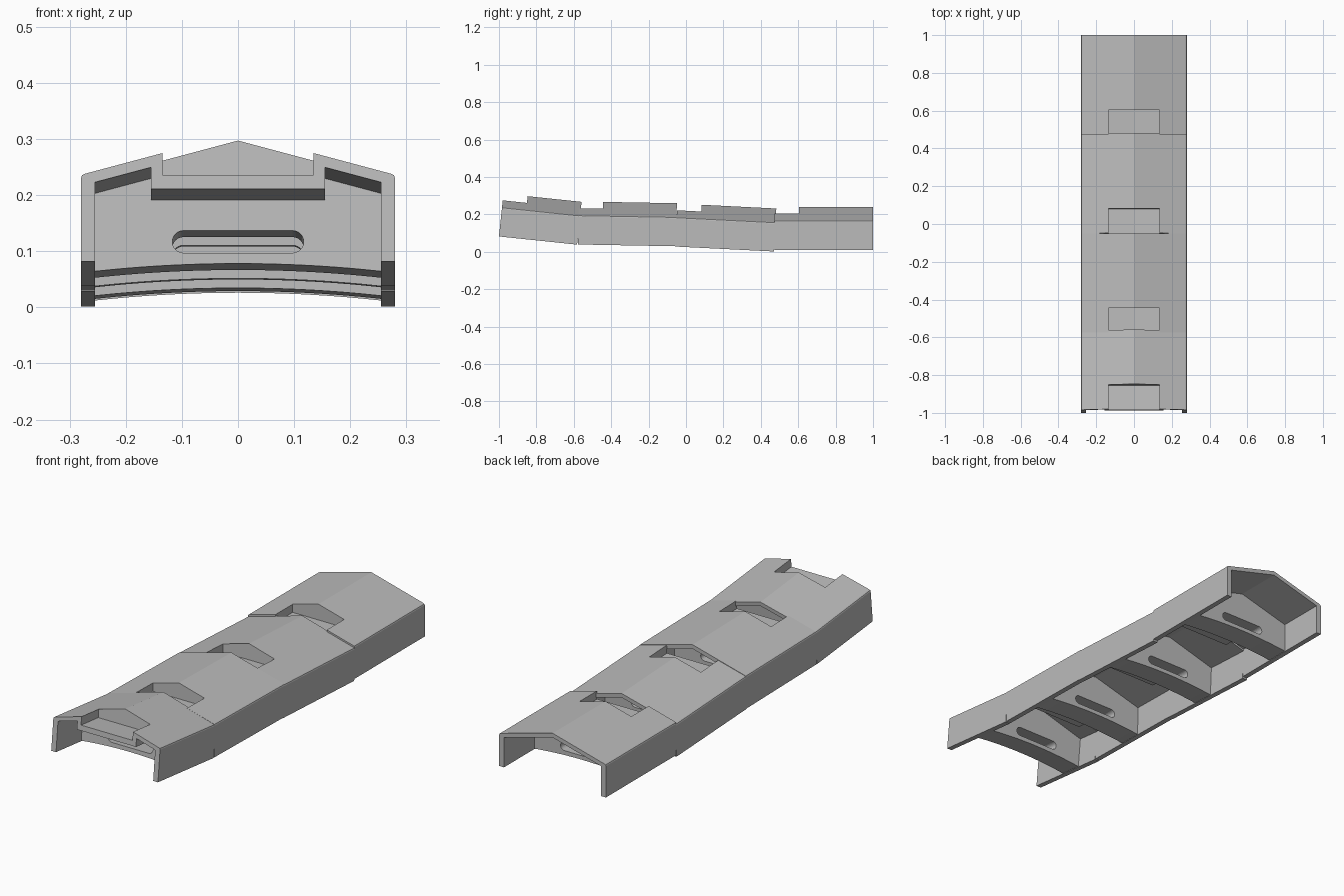
import bpy, bmesh, math

cube = bpy.data.objects.get("Cube")
if cube:
    bpy.data.objects.remove(cube, do_unlink=True)

# One plain grey for everything
grey = bpy.data.materials.new("light_grey")
grey.use_nodes = True
colour = (0.5, 0.5, 0.5, 1)
grey.diffuse_color = colour
grey.node_tree.nodes["Principled BSDF"].inputs["Base Color"].default_value = colour

HALF, WALL, ROOF = 0.28, 0.025, 0.02    # half width, wall and roof thickness
EAVE, RISE = 0.155, 0.075               # eave height and ridge rise
POCKET, POCKET_LEN = 0.135, 0.13        # pocket half width and depth
TUB, TUB_FLOOR = 0.155, 0.13            # pocket housing half width and underside
BLOCK_FRONT, BLOCK_BACK = 0.19, 0.30    # cross block along the link


def roof_z(x):
    return EAVE + RISE * (1 - abs(x) / HALF)


def prism(name, profile, y0, y1):
    """Extrude a closed x-z profile along y."""
    bm = bmesh.new()
    face = bm.faces.new([bm.verts.new((x, y0, z)) for x, z in profile])
    ext = bmesh.ops.extrude_face_region(bm, geom=[face])
    moved = [g for g in ext["geom"] if isinstance(g, bmesh.types.BMVert)]
    bmesh.ops.translate(bm, verts=moved, vec=(0, y1 - y0, 0))
    bmesh.ops.recalc_face_normals(bm, faces=bm.faces)
    mesh = bpy.data.meshes.new(name)
    bm.to_mesh(mesh)
    bm.free()
    mesh.materials.append(grey)
    obj = bpy.data.objects.new(name, mesh)
    bpy.context.scene.collection.objects.link(obj)
    return obj


def combine(obj, other, operation):
    """Apply a boolean and discard the helper."""
    mod = obj.modifiers.new("combine", "BOOLEAN")
    mod.operation, mod.solver, mod.object = operation, "EXACT", other
    bpy.context.view_layer.objects.active = obj
    bpy.ops.object.modifier_apply(modifier=mod.name)
    bpy.data.objects.remove(other, do_unlink=True)


def mirrored(right_side, ridge):
    """Right-hand points from bottom up, then ridge, then their mirror."""
    return right_side + [(0, ridge)] + [(-x, z) for x, z in reversed(right_side)]


def make_link(name, length):
    # Gabled channel with softened eaves
    outer = mirrored([(HALF, 0), (HALF, EAVE - 0.006), (HALF - 0.002, EAVE - 0.001),
                      (HALF - 0.007, roof_z(HALF - 0.007))], roof_z(0))
    inside = HALF - WALL
    inner = mirrored([(inside, 0), (inside, roof_z(inside) - ROOF)], roof_z(0) - ROOF)
    link = prism(name, outer + inner[::-1], 0, length)

    # Pocket housing under the front of the roof
    tub = mirrored([(TUB, TUB_FLOOR), (TUB, roof_z(TUB) - ROOF / 2)], roof_z(0) - ROOF / 2)
    combine(link, prism("tub", tub, 0, BLOCK_FRONT + 0.02), "UNION")

    # Cross block with an arched underside
    edge = inside + 0.01
    steps = 24
    arch = []
    for i in range(steps + 1):
        t = -1 + 2 * i / steps
        arch.append((t * edge, 0.001 + 0.015 * (1 - t * t)))
    top = [(edge, roof_z(edge) - ROOF / 2), (0, roof_z(0) - ROOF / 2),
           (-edge, roof_z(edge) - ROOF / 2)]
    combine(link, prism("block", arch + top, BLOCK_FRONT, BLOCK_BACK), "UNION")

    # Open pocket at the front of the roof
    box = [(-POCKET, EAVE), (POCKET, EAVE), (POCKET, 0.4), (-POCKET, 0.4)]
    combine(link, prism("pocket", box, -0.1, POCKET_LEN), "DIFFERENCE")

    # Round-ended slot through the block
    radius, reach, level = 0.02, 0.097, 0.055
    slot = []
    for side in (1, -1):
        for i in range(13):
            a = math.pi * i / 12 - math.pi / 2
            slot.append((side * (reach + radius * math.cos(a)),
                         level + side * radius * math.sin(a)))
    combine(link, prism("slot", slot, BLOCK_FRONT - 0.05, BLOCK_BACK + 0.05), "DIFFERENCE")
    return link


# Chain of links: front y, front bottom z, length, downward slope
chain = [(-1.0, 0.082, 0.42, 0.105),
         (-0.578, 0.039, 0.525, 0.018),
         (-0.058, 0.028, 0.53, 0.05),
         (0.473, 0.01, 0.527, 0)]
for number, (y, z, length, slope) in enumerate(chain, 1):
    link = make_link(f"strap_link_{number}", length)
    link.location = (0, y, z)
    link.rotation_euler.x = -math.atan(slope)
